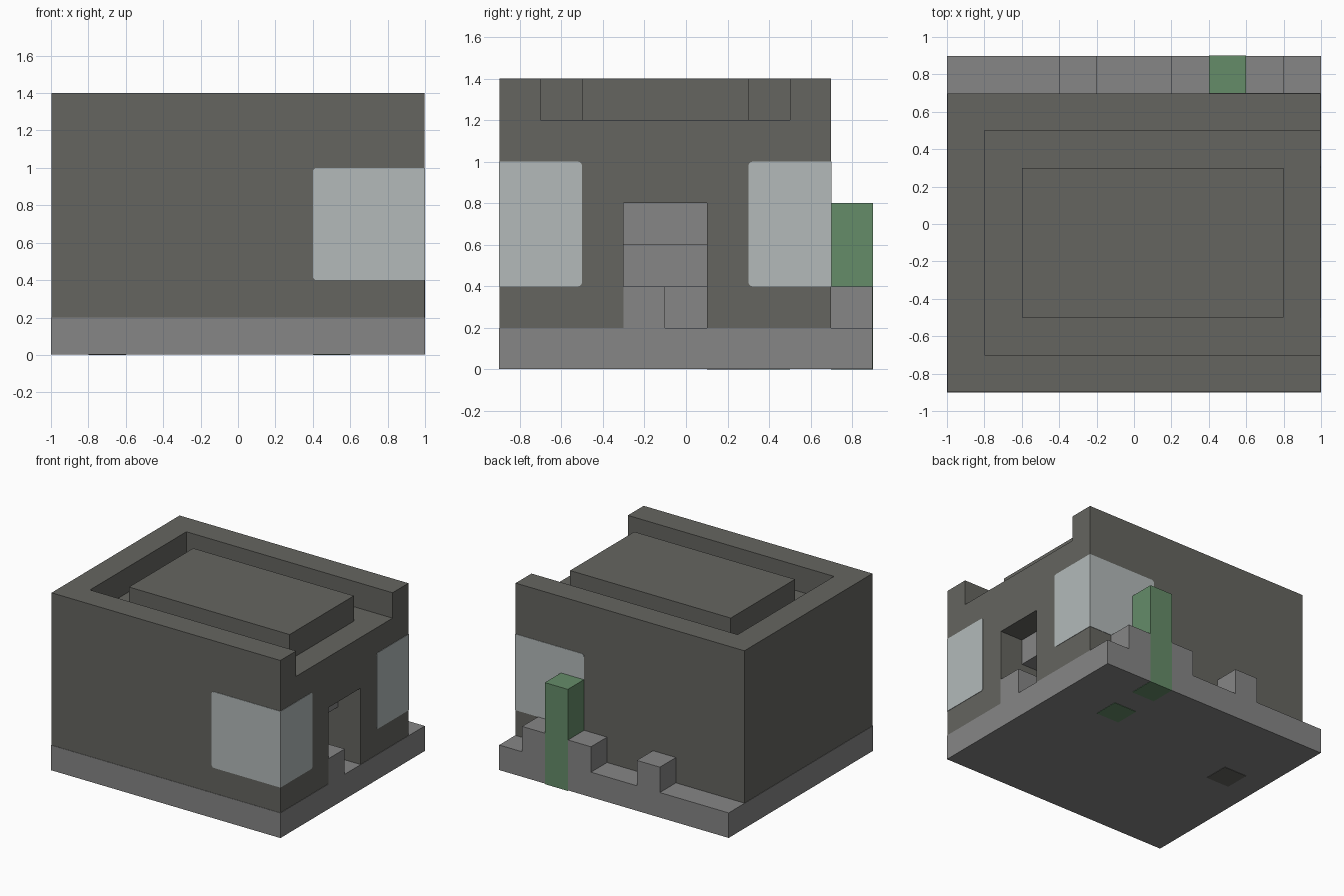
import bpy
import bmesh

if "Cube" in bpy.data.objects:
    bpy.data.objects.remove(bpy.data.objects["Cube"], do_unlink=True)

LIP = 0.003  # tiny setback that keeps flush parts from sharing a surface


def material(name, rgb):
    mat = bpy.data.materials.new(name)
    mat.use_nodes = True
    mat.diffuse_color = (*rgb, 1)
    mat.node_tree.nodes["Principled BSDF"].inputs["Base Color"].default_value = (*rgb, 1)
    return mat


WALL = material("dark wall", (0.130, 0.130, 0.117))
STONE = material("grey stone", (0.238, 0.238, 0.238))
GLASS = material("pale glass", (0.451, 0.491, 0.491))
GREEN = material("green", (0.130, 0.262, 0.141))


def box(name, xs, ys, zs, mat, round_edge=None):
    """Box between limits; round_edge chooses edges to soften by their midpoint."""
    bm = bmesh.new()
    bmesh.ops.create_cube(bm, size=1)
    for v in bm.verts:
        v.co = [a + (b - a) * (c + 0.5) for (a, b), c in zip((xs, ys, zs), v.co)]
    if round_edge:
        edges = [e for e in bm.edges if round_edge((e.verts[0].co + e.verts[1].co) / 2)]
        bmesh.ops.bevel(bm, geom=edges, offset=0.02, segments=3, profile=0.5,
                        affect='EDGES')
    mesh = bpy.data.meshes.new(name)
    bm.to_mesh(mesh)
    bm.free()
    mesh.materials.append(mat)
    obj = bpy.data.objects.new(name, mesh)
    bpy.context.collection.objects.link(obj)
    return obj


def cut(target, name, xs, ys, zs):
    cutter = box(name, xs, ys, zs, WALL)
    cutter.hide_render = True
    cutter.hide_set(True)
    cutter.display_type = 'WIRE'
    mod = target.modifiers.new(name, 'BOOLEAN')
    mod.operation = 'DIFFERENCE'
    mod.solver = 'EXACT'
    mod.object = cutter


# Ground slab
box("base_slab", (-1, 1), (-0.9, 0.9 - LIP), (LIP, 0.2), STONE)

# Walls with an open-ended roof recess and a doorway
walls = box("walls", (-1 + LIP, 1 - LIP), (-0.9 + LIP, 0.7 - LIP), (0.2, 1.4), WALL)
cut(walls, "roof_recess_cutter", (-0.8, 1.2), (-0.7, 0.5), (1.2, 1.6))
cut(walls, "doorway_cutter", (0.2, 1.2), (-0.3, 0.1), (0.1, 0.8))

# Raised roof block
box("roof_block", (-0.6, 0.8), (-0.5, 0.3), (1.19, 1.4), WALL)

# Stonework inside the doorway
box("door_step", (0.8, 1), (-0.3, -0.1), (0.19, 0.4), STONE)
box("door_lintel", (0.2, 0.8), (-0.3, 0.1), (0.6, 0.8), STONE)
box("inner_step_low", (0.2, 0.6), (-0.3, 0.1), (0.19, 0.4), STONE)
box("inner_step_high", (0.2, 0.4), (-0.3, 0.1), (0.39, 0.6), STONE)

# Corner windows that wrap onto the side wall
for name, outer, inner in (("front_window", -0.9, -0.5), ("back_window", 0.7, 0.3)):
    box(name, (0.4, 1), sorted((outer, inner)), (0.4, 1), GLASS,
        lambda m: abs(m.z - 0.7) > 0.2 and (m.x < 0.5 or abs(m.y - inner) < 0.1))

# Low stone blocks along the back ledge
for i, x in enumerate((-0.4, 0.2, 0.6)):
    box(f"ledge_block_{i + 1}", (x, x + 0.2), (0.7 - LIP, 0.9 - LIP), (0.19, 0.4), STONE)

# Green pillar through the ledge, and post ends showing under the slab
box("green_pillar", (0.4, 0.6), (0.7 - LIP, 0.9), (0, 0.8), GREEN)
box("green_post_end", (0.4, 0.6), (0.3, 0.5), (0, 0.008), GREEN)
box("dark_post_end", (-0.8, -0.6), (0.1, 0.3), (0, 0.008), WALL)
